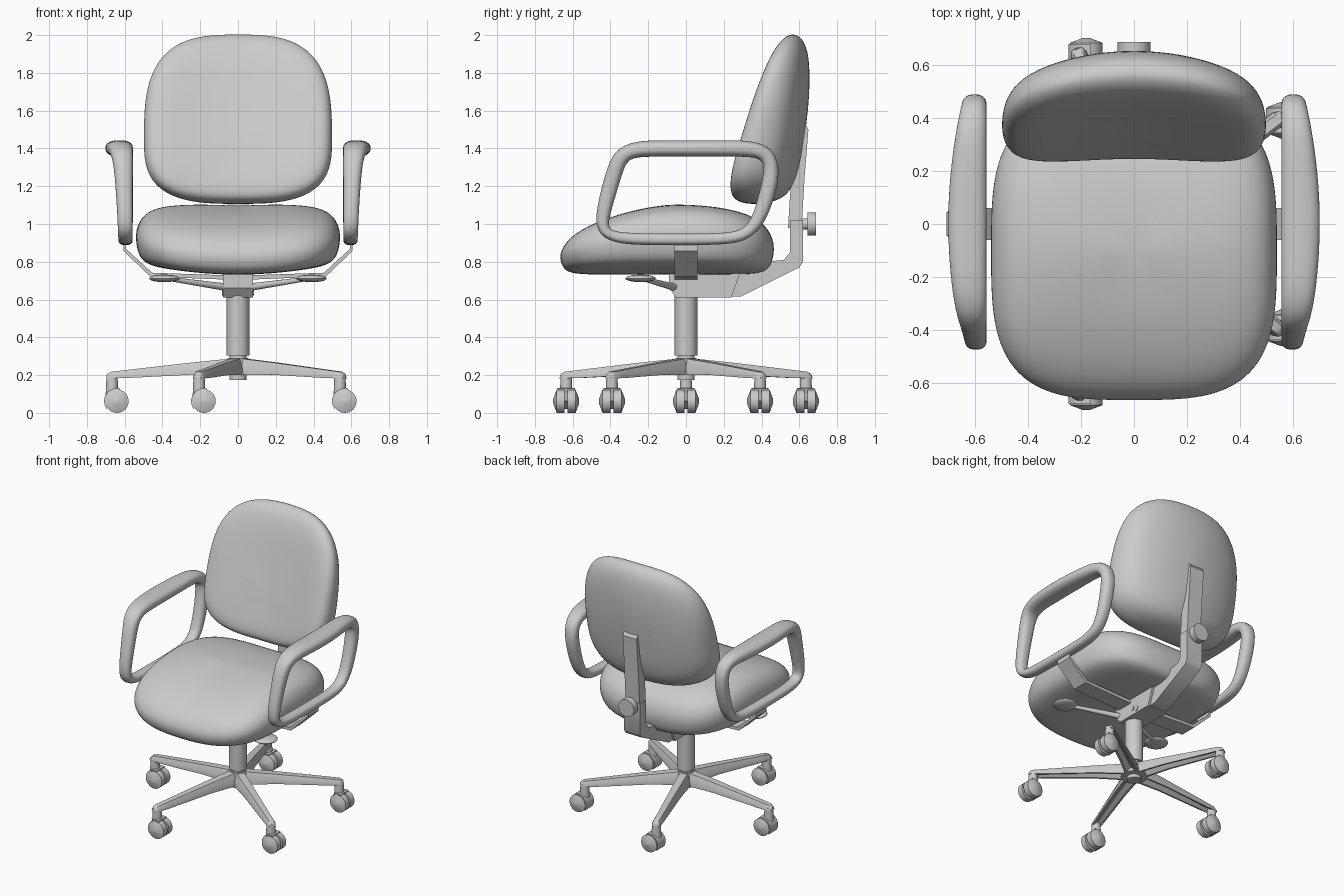
import bpy, bmesh
from math import sin, cos, pi, radians
from mathutils import Matrix, Vector

if "Cube" in bpy.data.objects:
    bpy.data.objects.remove(bpy.data.objects["Cube"])


def finish(name, bm, subsurf=0, mirror=False):
    bmesh.ops.recalc_face_normals(bm, faces=bm.faces)
    me = bpy.data.meshes.new(name)
    bm.to_mesh(me)
    bm.free()
    ob = bpy.data.objects.new(name, me)
    bpy.context.collection.objects.link(ob)
    if subsurf:
        for p in me.polygons:
            p.use_smooth = True
        m = ob.modifiers.new("Smooth", 'SUBSURF')
        m.levels = m.render_levels = subsurf
    else:
        bpy.ops.object.select_all(action='DESELECT')
        ob.select_set(True)
        bpy.context.view_layer.objects.active = ob
        bpy.ops.object.shade_smooth_by_angle(angle=radians(35))
    if mirror:
        ob.modifiers.new("Mirror", 'MIRROR')
    return ob


def loft(name, rings, closed=False, poles=None, **kw):
    """Skin a list of equal-length point rings; ends get caps or pole fans."""
    bm = bmesh.new()
    vs = [[bm.verts.new(p) for p in r] for r in rings]
    n = len(rings[0])
    pairs = list(zip(vs, vs[1:])) + ([(vs[-1], vs[0])] if closed else [])
    for a, b in pairs:
        for i in range(n):
            j = (i + 1) % n
            bm.faces.new((a[i], a[j], b[j], b[i]))
    if poles:
        for p, ring in zip(poles, (vs[0], vs[-1])):
            c = bm.verts.new(p)
            for i in range(n):
                bm.faces.new((c, ring[i], ring[(i + 1) % n]))
    elif not closed:
        bm.faces.new(vs[0])
        bm.faces.new(vs[-1])
    return finish(name, bm, **kw)


def prism_x(name, pts, hw, **kw):
    return loft(name, [[(x, y, z) for y, z in pts] for x in (-hw, hw)], **kw)


def prism_y(name, pts, hw, yc=0, **kw):
    return loft(name, [[(x, y, z) for x, z in pts] for y in (yc - hw, yc + hw)], **kw)


def cyl(name, p0, p1, r0, r1=None, seg=32, **kw):
    p0, p1 = Vector(p0), Vector(p1)
    d = p1 - p0
    bm = bmesh.new()
    m = Matrix.Translation((p0 + p1) / 2) @ d.to_track_quat('Z', 'Y').to_matrix().to_4x4()
    bmesh.ops.create_cone(bm, cap_ends=True, segments=seg, radius1=r0,
                          radius2=r0 if r1 is None else r1, depth=d.length, matrix=m)
    return finish(name, bm, **kw)


def superellipse(n, count):
    out = []
    for i in range(count):
        c, s = cos(2 * pi * i / count), sin(2 * pi * i / count)
        r = (abs(c) ** n + abs(s) ** n) ** (-1 / n)
        out.append((r * c, r * s))
    return out


def cushion(name, outline, profile, place):
    rings = [[place(u * s, v * s, t) for u, v in outline] for s, t in profile]
    loft(name, rings, poles=(place(0, 0, 0), place(0, 0, 1)), subsurf=2)


# Seat cushion: waterfall front, slightly dished top
def seat_place(u, v, t):
    x, y = 0.54 * u, -0.10 + 0.565 * v
    w = (y + 0.05) / 0.6
    top = 1.10 + 0.1 * x * x - (0.14 * (-w) ** 1.6 if w < 0 else 0.06 * w * w)
    bot = 0.732 + 0.2 * x * x
    return x, y, bot + (top - bot) * t


cushion("seat", superellipse(3.5, 40),
        [(0.4, 0), (0.75, 0), (0.9, 0.03), (0.965, 0.12), (0.995, 0.28), (1.005, 0.45),
         (0.98, 0.64), (0.9, 0.83), (0.72, 0.95), (0.4, 1)], seat_place)


# Backrest cushion: wraps forward at the sides, thinner at the top
def back_place(u, v, t):
    x, z = 0.5 * u, 1.45 + (0.555 if v > 0 else 0.345) * v
    front = 0.26 + 0.31 * (z - 1.25) - 0.25 * x * x
    rear = 0.66 - 0.2 * (1.85 - z) ** 2 - 0.45 * x * x
    return x, front + (rear - front) * t, z


cushion("backrest", superellipse(3.1, 40),
        [(0.4, 0), (0.7, 0), (0.86, 0.04), (0.95, 0.14), (0.995, 0.32), (1.0, 0.5),
         (0.97, 0.72), (0.88, 0.9), (0.7, 0.98), (0.4, 1)], back_place)

# Loop armrests: closed sweep, pad widening outward at the top
path = [(-0.27, 1.40), (-0.1, 1.40), (0.05, 1.40), (0.2, 1.40), (0.35, 1.40), (0.435, 1.37),
        (0.46, 1.28), (0.42, 1.12), (0.375, 1.0), (0.30, 0.93), (0.15, 0.918),
        (-0.2, 0.918), (-0.38, 0.925), (-0.45, 0.97), (-0.435, 1.08), (-0.385, 1.26),
        (-0.35, 1.36)]
rings = []
for i, (y, z) in enumerate(path):
    a, b = path[i - 1], path[(i + 1) % len(path)]
    nrm = Vector((b[1] - z + z - a[1], -(b[0] - a[0]))).normalized()
    k = max(0, min(1, (z - 0.9) / 0.5))
    inner, outer = 0.558, 0.632 + 0.02 * k + (0.05 - 0.25 * y * y) * k ** 3
    h = 0.03 + 0.014 * min(1, 2 * k)
    rings.append([((inner + outer) / 2 + (outer - inner) / 2 * 1.04 * u,
                   y + nrm.x * h * v, z + nrm.y * h * v) for u, v in superellipse(3, 12)])
loft("armrest", rings, closed=True, subsurf=2, mirror=True)

# Flat bent arm brackets
prism_y("arm_bracket", [(0.607, 0.92), (0.607, 0.858), (0.465, 0.722), (0.05, 0.705),
                        (0.05, 0.728), (0.455, 0.742), (0.592, 0.868), (0.592, 0.92)],
        0.06, mirror=True)

# Tilt mechanism, recline arm and back upright
prism_x("tilt_housing", [(-0.09, 0.75), (-0.09, 0.66), (-0.05, 0.61), (0.24, 0.61),
                         (0.29, 0.75)], 0.08)
prism_x("recline_arm", [(0.22, 0.615), (0.29, 0.615), (0.60, 0.77), (0.62, 0.80),
                        (0.62, 1.02), (0.55, 1.02), (0.55, 0.85), (0.52, 0.81),
                        (0.42, 0.80), (0.24, 0.735)], 0.064)
prism_x("back_upright", [(0.54, 0.98), (0.612, 0.98), (0.628, 1.25), (0.648, 1.5),
                         (0.61, 1.56), (0.56, 1.3)], 0.056)
for y, z in ((0.08, 0.66), (0.12, 0.64)):
    cyl("housing_bolt", (0.07, y, z), (0.085, y, z), 0.018, seg=20, mirror=True)

# Back height knob
cyl("knob_stem", (0, 0.60, 1.0), (0, 0.65, 1.0), 0.03)
cyl("back_knob", (0, 0.642, 1.0), (0, 0.688, 1.0), 0.062)

# Control levers with flat paddles
cyl("lever", (0.06, -0.06, 0.665), (0.37, -0.23, 0.71), 0.02, 0.011, seg=16, mirror=True)
bm = bmesh.new()
bmesh.ops.create_uvsphere(bm, u_segments=32, v_segments=12, radius=1,
                          matrix=Matrix.Translation((0.39, -0.24, 0.712))
                          @ Matrix.Diagonal((0.08, 0.08, 0.02, 1)))
finish("lever_paddle", bm, mirror=True)

# Gas column and hub
cyl("gas_column", (0, 0, 0.305), (0, 0, 0.63), 0.06)
cyl("column_neck", (0, 0, 0.27), (0, 0, 0.31), 0.045)
cyl("base_hub", (0, 0, 0.20), (0, 0, 0.29), 0.085, 0.055)
cyl("hub_bottom", (0, 0, 0.175), (0, 0, 0.21), 0.045)

# Five-star base with casters all trailing the same way
sections = [(0.03, 0.046, 0.288, 0.20), (0.25, 0.04, 0.266, 0.202), (0.6, 0.032, 0.226, 0.184),
            (0.67, 0.03, 0.218, 0.183), (0.69, 0.025, 0.207, 0.183), (0.697, 0.02, 0.195, 0.183)]
R = 0.667
for k in range(5):
    a = pi + 2 * pi * k / 5
    leg = loft("base_leg", [[(r, -w, zb), (r, -w, zb + 0.4 * (zt - zb)), (r, -w * 0.6, zt),
                             (r, w * 0.6, zt), (r, w, zb + 0.4 * (zt - zb)), (r, w, zb),
                             (r, w * 0.7, zb), (r, 0, zb + 0.4 * (zt - zb)), (r, -w * 0.7, zb)]
                            for r, w, zt, zb in sections])
    leg.rotation_euler.z = a
    x, y = R * cos(a), R * sin(a)
    cyl("caster_stem", (x, y, 0.09), (x, y, 0.20), 0.034, 0.029, seg=24)
    wx, wz = x + 0.026, 0.062
    arc = [radians(75 + 14 * i) for i in range(11)]
    prism_y("caster_hood", [(wx, wz)] + [(wx + 0.068 * cos(t), wz + 0.07 * sin(t)) for t in arc],
            0.046, y)
    for s in (-1, 1):
        cyl("caster_wheel", (wx, y + s * 0.008, wz), (wx, y + s * 0.05, wz), 0.062)
        cyl("caster_cap", (wx, y + s * 0.05, wz), (wx, y + s * 0.069, wz), 0.061, 0.012)
